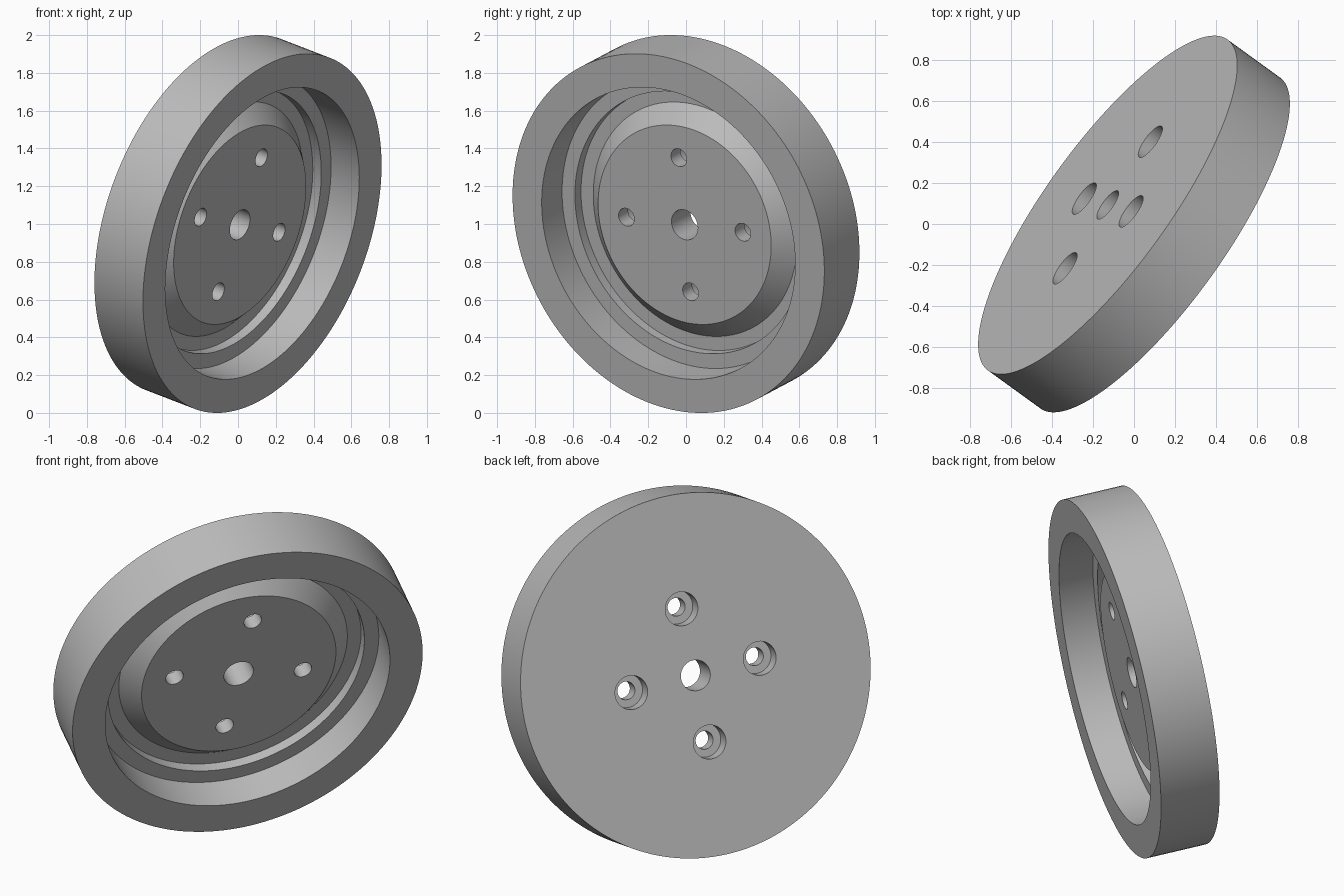
import bpy, bmesh, math
from mathutils import Vector, Matrix

cube = bpy.data.objects.get("Cube")
if cube:
    bpy.data.objects.remove(cube, do_unlink=True)

grey = bpy.data.materials.new("machined grey")
grey.use_nodes = True
COLOUR = (0.5, 0.5, 0.5, 1)
grey.diffuse_color = COLOUR
grey.node_tree.nodes["Principled BSDF"].inputs["Base Color"].default_value = COLOUR


def lathe(name, profile, segments):
    """Revolve a closed (radius, height) outline around the z axis."""
    bm = bmesh.new()
    rings = []
    for i in range(segments):
        a = math.tau * i / segments
        rings.append([bm.verts.new((r * math.cos(a), r * math.sin(a), h)) for r, h in profile])
    n = len(profile)
    for i in range(segments):
        here, there = rings[i], rings[(i + 1) % segments]
        for j in range(n):
            k = (j + 1) % n
            if profile[j][0] + profile[k][0] > 0:
                bm.faces.new((here[j], there[j], there[k], here[k]))
    bmesh.ops.remove_doubles(bm, verts=bm.verts, dist=1e-5)
    bmesh.ops.recalc_face_normals(bm, faces=bm.faces)
    mesh = bpy.data.meshes.new(name)
    bm.to_mesh(mesh)
    bm.free()
    obj = bpy.data.objects.new(name, mesh)
    bpy.context.collection.objects.link(obj)
    return obj


# Wheel body: bore, raised hub plateau, groove, ledge and rim
BACK, RIM, HUB, LEDGE, GROOVE = -0.166, 0.166, 0.013, -0.027, -0.085
BORE, RADIUS = 0.084, 0.996
wheel = lathe("wheel_body", [
    (BORE, BACK), (BORE, HUB), (0.553, HUB), (0.65, GROOVE), (0.728, GROOVE),
    (0.728, LEDGE), (0.81, LEDGE), (0.81, RIM), (RADIUS, RIM), (RADIUS, BACK)], 160)
wheel.data.materials.append(grey)

# Four bolt holes, counterbored from the back
SEAT = BACK + 0.09
for i in range(4):
    a = math.tau * i / 4
    cutter = lathe("bolt_hole_cutter", [
        (0, BACK - 0.1), (0.093, BACK - 0.1), (0.093, SEAT),
        (0.05, SEAT), (0.05, 0.2), (0, 0.2)], 48)
    cutter.data.materials.append(grey)
    cutter.hide_render = True
    cutter.location = (0.374 * math.cos(a), 0.374 * math.sin(a), 0)
    bpy.context.view_layer.update()
    cut = wheel.modifiers.new("bolt_hole", 'BOOLEAN')
    cut.object = cutter
    cut.solver = 'EXACT'
    bpy.context.view_layer.objects.active = wheel
    bpy.ops.object.modifier_apply(modifier=cut.name)
    bpy.data.objects.remove(cutter, do_unlink=True)

# Tilt the wheel: its axis points out of the recessed side
axis = Vector((0.7735, -0.56, -0.298)).normalized()
bolt = Vector((0.12, -0.035, 0.355))
bolt = (bolt - axis * bolt.dot(axis)).normalized()
side = axis.cross(bolt)
tilt = Matrix((bolt, side, axis)).transposed().to_4x4()
wheel.data.transform(Matrix.Translation((0, 0, 1)) @ tilt)

bpy.ops.object.select_all(action='DESELECT')
wheel.select_set(True)
bpy.context.view_layer.objects.active = wheel
bpy.ops.object.shade_smooth_by_angle(angle=math.radians(30))
